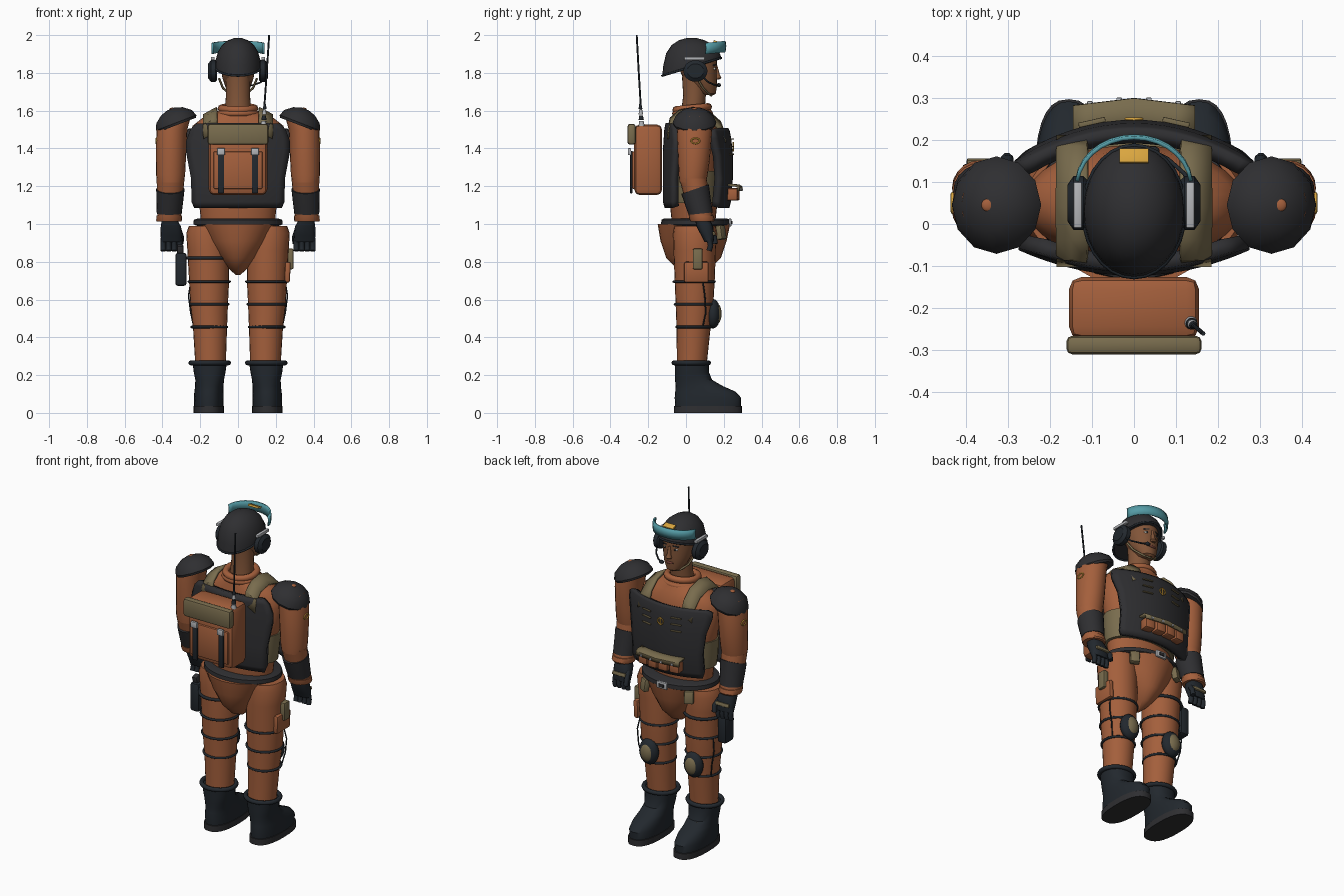
import bpy, bmesh, math
from math import sin, cos, pi, radians
from mathutils import Vector

def mat(name, *c):
    m = bpy.data.materials.new(name)
    m.diffuse_color = (*c, 1)
    return m

ORANGE = mat("rust_cloth", .37, .115, .045)
BLACK = mat("armour_black", .028, .028, .031)
BOOT = mat("boot_black", .016, .021, .027)
OLIVE = mat("olive_web", .19, .15, .075)
SKIN = mat("skin", .22, .09, .04)
TEAL = mat("visor_teal", .09, .33, .38)
GOLD = mat("gold", .7, .38, .05)
STEEL = mat("steel", .45, .46, .48)
WHITE = mat("eye_white", .7, .68, .62)

def finish(name, bm, m):
    bmesh.ops.recalc_face_normals(bm, faces=bm.faces)
    me = bpy.data.meshes.new(name)
    bm.to_mesh(me)
    bm.free()
    me.materials.append(m)
    me.shade_smooth()
    me.set_sharp_from_angle(angle=radians(35))
    ob = bpy.data.objects.new(name, me)
    bpy.context.collection.objects.link(ob)
    return ob

def loft(name, secs, m, n=24, e=2.0):
    """Stack of oval rings: (z, cx, cy, rx, ry, forward tilt)."""
    bm = bmesh.new()
    rings = []
    for z, cx, cy, rx, ry, *t in secs:
        r = []
        for i in range(n):
            c, s = cos(2 * pi * i / n), sin(2 * pi * i / n)
            x = rx * math.copysign(abs(c) ** (2 / e), c)
            y = ry * math.copysign(abs(s) ** (2 / e), s)
            r.append(bm.verts.new((cx + x, cy + y, z + (t[0] * y if t else 0))))
        rings.append(r)
    for a, b in zip(rings, rings[1:]):
        for i in range(n):
            bm.faces.new((a[i], a[(i + 1) % n], b[(i + 1) % n], b[i]))
    bm.faces.new(rings[0][::-1])
    bm.faces.new(rings[-1])
    return finish(name, bm, m)

def box(name, loc, size, m, bevel=.006, rot=(0, 0, 0)):
    bm = bmesh.new()
    bmesh.ops.create_cube(bm, size=1)
    bmesh.ops.scale(bm, vec=size, verts=bm.verts)
    if bevel:
        bmesh.ops.bevel(bm, geom=bm.edges[:], offset=min(bevel, min(size) * .45), segments=2, profile=.5, affect='EDGES')
    ob = finish(name, bm, m)
    ob.location, ob.rotation_euler = loc, rot
    return ob

def ball(name, loc, r, m, rot=(0, 0, 0)):
    bm = bmesh.new()
    bmesh.ops.create_uvsphere(bm, u_segments=18, v_segments=12, radius=1)
    bmesh.ops.scale(bm, vec=r, verts=bm.verts)
    ob = finish(name, bm, m)
    ob.location, ob.rotation_euler = loc, rot
    return ob

def tube(name, pts, r, m, closed=False):
    cu = bpy.data.curves.new(name, 'CURVE')
    cu.dimensions = '3D'
    cu.bevel_depth, cu.bevel_resolution, cu.use_fill_caps = r, 2, True
    sp = cu.splines.new('POLY')
    sp.points.add(len(pts) - 1)
    for p, q in zip(sp.points, pts):
        p.co = (*q, 1)
    sp.use_cyclic_u, sp.use_smooth = closed, True
    cu.materials.append(m)
    ob = bpy.data.objects.new(name, cu)
    bpy.context.collection.objects.link(ob)
    return ob

def ring(name, c, rx, ry, r, m, tilt=0):
    return tube(name, [(c[0] + rx * cos(a), c[1] + ry * sin(a), c[2] + tilt * sin(a))
                       for a in [2 * pi * i / 28 for i in range(28)]], r, m, True)

def sheet(name, rows, thick, m):
    """Grid of points thickened both ways."""
    bm = bmesh.new()
    g = [[bm.verts.new(p) for p in row] for row in rows]
    for a, b in zip(g, g[1:]):
        for i in range(len(a) - 1):
            bm.faces.new((a[i], a[i + 1], b[i + 1], b[i]))
    ob = finish(name, bm, m)
    so = ob.modifiers.new("thickness", 'SOLIDIFY')
    so.thickness, so.offset = thick, 0
    return ob

# Torso, pelvis, collar, belt
loft("torso", [(1.01, 0, .04, .195, .115), (1.1, 0, .04, .205, .125), (1.3, 0, .05, .235, .138),
               (1.45, 0, .05, .262, .138), (1.52, 0, .05, .24, .125), (1.56, 0, .045, .19, .11),
               (1.59, 0, .04, .115, .1), (1.61, 0, .04, .09, .09)], ORANGE, 32)
ring("collar_roll", (0, .033, 1.612), .088, .085, .02, ORANGE, .008)
ring("collar_base", (0, .035, 1.585), .098, .093, .016, ORANGE)
loft("pelvis", [(.73, 0, .04, .012, .02), (.76, 0, .04, .045, .085), (.82, 0, .04, .1, .145),
                (.91, 0, .04, .165, .175), (1.0, 0, .042, .215, .192)], ORANGE, 28)
loft("belt", [(.99, 0, .05, .215, .172), (.998, 0, .05, .236, .182), (1.022, 0, .05, .234, .18),
              (1.03, 0, .05, .21, .165)], BLACK, 32)
box("belt_buckle", (0, .233, 1.008), (.07, .016, .042), STEEL)
box("buckle_centre", (0, .243, 1.008), (.035, .008, .018), BLACK, .002)
loft("cummerbund", [(1.11, 0, .045, .224, .14), (1.19, 0, .045, .234, .145), (1.28, 0, .05, .24, .145)], OLIVE, 32)

# Curved chest and back plates
def plate(name, y0, depth, rows):
    sheet(name, [[(u * hw, y0 + dy - depth * (u * hw / .28) ** 2, z)
                  for u in [k / 8 - 1 for k in range(17)]] for z, hw, dy in rows], .036, BLACK)
plate("chest_plate", .23, .09, [(1.09, .225, -.018), (1.12, .237, -.01), (1.24, .235, 0), (1.36, .25, 0),
                                (1.45, .275, -.008), (1.485, .275, -.015), (1.5, .25, -.022)])
plate("back_plate", -.105, -.065, [(1.09, .225, .01), (1.12, .24, 0), (1.24, .242, 0), (1.38, .268, 0),
                                   (1.44, .268, .004), (1.5, .245, .008), (1.53, .215, .014)])
for s in (-1, 1):
    for k in range(3):
        x = s * .1
        box("chest_webbing_bar", (x, .242, 1.45 - k * .04), (.065, .012, .007), OLIVE, .002, (0, 0, -s * .22))
ring_ob = ring("chest_stud", (0, 0, 0), .019, .019, .0035, GOLD)
ring_ob.location, ring_ob.rotation_euler = (0, .25, 1.41), (pi / 2, 0, 0)
box("chest_stud_pin", (0, .25, 1.41), (.005, .008, .05), GOLD, .001)

# Chest pouches under one long flap
for k in range(4):
    x = (k - 1.5) * .07
    box("chest_pouch", (x, .258 - abs(x) * .12, 1.157), (.064, .06, .065), ORANGE, .01, (0, 0, -x * .9))
    box("pouch_snap", (x, .299 - abs(x) * .12, 1.183), (.014, .012, .014), STEEL, .003)
sheet("pouch_flap", [[(x, f - abs(x) * .12, z) for x in (-.145, -.1, -.05, 0, .05, .1, .145)]
                     for f, z in ((.215, 1.208), (.28, 1.204), (.294, 1.196), (.294, 1.175))], .012, OLIVE)

# Helmet, head and face
loft("helmet", [(1.832, 0, .03, .108, .146, .3), (1.832, 0, .03, .12, .156, .3), (1.846, 0, .03, .12, .154, .29),
                (1.87, 0, .03, .118, .15, .2), (1.915, 0, .03, .105, .135, .08), (1.95, 0, .03, .082, .106, .03),
                (1.973, 0, .03, .052, .068), (1.985, 0, .03, .018, .024)], BLACK, 28)
ring("helmet_rim", (0, .03, 1.832), .12, .156, .006, BOOT, .047)
loft("head", [(1.683, 0, .118, .025, .03), (1.692, 0, .11, .046, .048), (1.725, 0, .095, .066, .068),
              (1.77, 0, .075, .082, .088), (1.82, 0, .063, .09, .1), (1.88, 0, .055, .092, .108)], SKIN, 28)
loft("neck", [(1.58, 0, .035, .07, .062), (1.68, 0, .045, .064, .06), (1.78, 0, .045, .066, .066)], SKIN)
loft("nose", [(1.765, 0, .165, .014, .012), (1.774, 0, .17, .019, .017), (1.79, 0, .164, .011, .015),
              (1.84, 0, .158, .008, .008)], SKIN, 12)
ball("lips", (0, .158, 1.738), (.026, .011, .009), mat("lips", .15, .045, .03))
for s in (-1, 1):
    ball("eye", (s * .034, .147, 1.822), (.015, .01, .008), WHITE)
    ball("pupil", (s * .034, .155, 1.822), (.006, .004, .006), BOOT)
    box("eyebrow", (s * .036, .151, 1.842), (.036, .012, .008), BOOT, .003, (0, s * .12, -s * .3))
    # Ear cups, visor mounts, chin strap
    loft("ear_cup", [(-.02, 0, 0, .05, .056), (-.012, 0, 0, .057, .064), (.012, 0, 0, .057, .064), (.026, 0, 0, .038, .044)],
         BOOT, 20).matrix_world = (Vector((s * .13, .05, 1.81)).to_track_quat('X', 'Y').to_matrix().to_4x4())
    ob = bpy.context.collection.objects[-1]
    ob.location, ob.rotation_euler = (s * .132, .05, 1.81), (0, s * pi / 2, 0)
    box("visor_mount", (s * .134, .045, 1.876), (.02, .11, .018), STEEL, .004)
    tube("chin_strap", [(s * .1, .06, 1.77), (s * .08, .09, 1.72), (s * .045, .12, 1.69), (0, .135, 1.68)], .006, OLIVE)
sheet("visor", [[(.136 * sin(a), .09 + k + .115 * cos(a), z + .012 * cos(a)) for a in [radians(-84 + 12 * i) for i in range(15)]]
                for z, k in ((1.898, 0), (1.93, .004), (1.957, 0))], .009, TEAL)
box("helmet_patch", (0, .162, 1.962), (.07, .035, .012), GOLD, .002, (-.35, 0, 0))
tube("mic_boom", [(.14, .08, 1.785), (.12, .12, 1.75), (.08, .155, 1.735), (.05, .17, 1.735)], .005, BOOT)
ball("mic", (.045, .174, 1.735), (.016, .011, .011), BOOT)

# Backpack with flap, straps and antenna
box("backpack", (0, -.2, 1.34), (.31, .148, .375), ORANGE, .03)
box("pack_flap", (0, -.288, 1.475), (.322, .044, .11), OLIVE, .014)
box("pack_pocket", (0, -.277, 1.285), (.26, .02, .2), ORANGE, .01)
for s in (-1, 1):
    box("pack_strap", (s * .09, -.29, 1.275), (.032, .012, .225), BOOT, .003)
    box("pack_clasp", (s * .09, -.299, 1.383), (.042, .018, .038), STEEL, .005)
for k in range(4):
    loft("antenna_base", [(1.52 + k * .03, .135 + k * .002, -.235 - k * .002, .016 - k * .002, .016 - k * .002),
                          (1.545 + k * .03, .136 + k * .002, -.236 - k * .002, .012 - k * .002, .012 - k * .002)],
         BOOT if k % 2 else STEEL, 12)
tube("antenna", [(.138, -.238, 1.6), (.152, -.25, 1.8), (.165, -.261, 2.0)], .005, BOOT)

# Everything that comes in pairs
for s in (-1, 1):
    path = [(-.095, 1.47), (-.08, 1.54), (-.035, 1.58), (.04, 1.594), (.12, 1.574), (.18, 1.52), (.205, 1.45)]
    sheet("shoulder_strap", [[(s * (.147 + d), y, z - d * .55) for d in (-.036, 0, .036)] for y, z in path], .014, OLIVE)

    # Arms
    def arm(name, secs, m, n=20, e=2.0):
        return loft(name, [(z, s * x, *r) for z, x, *r in secs], m, n, e)
    arm("upper_arm", [(1.22, .357, .036, .07, .07), (1.26, .357, .038, .077, .077), (1.34, .355, .042, .079, .084),
                      (1.5, .35, .045, .082, .094), (1.57, .33, .045, .08, .085)], ORANGE)
    arm("forearm", [(1.02, .365, .085, .062, .06), (1.15, .36, .055, .068, .066), (1.24, .357, .037, .074, .073)], ORANGE)
    arm("gauntlet", [(1.055, .364, .078, .066, .064, .1), (1.12, .361, .062, .071, .069, .2),
                     (1.185, .358, .048, .075, .073, .35)], BLACK)
    arm("cuff", [(1.012, .365, .086, .064, .062), (1.02, .365, .086, .068, .066), (1.045, .364, .08, .068, .066)], ORANGE)
    loft("shoulder_pad", [(-.035, 0, 0, .108, .112), (-.022, 0, 0, .114, .116), (.012, 0, 0, .1, .102),
                          (.042, 0, 0, .062, .064), (.056, 0, 0, .02, .02)], BLACK, 12)
    ob = bpy.context.collection.objects[-1]
    ob.location, ob.rotation_euler = (s * .335, .045, 1.557), (0, s * radians(21), 0)
    ball("pad_stud", (s * .347, .045, 1.608), (.016, .016, .008), ORANGE)
    ob = ring("sleeve_badge", (0, 0, 0), .022, .014, .004, GOLD)
    ob.location, ob.rotation_euler = (s * .432, .05, 1.44), (pi / 2, 0, pi / 2)

    # Gloved hands
    arm("palm", [(1.02, .362, .088, .042, .04), (.985, .355, .1, .054, .044), (.94, .353, .115, .057, .035),
                 (.905, .353, .122, .054, .024)], BOOT, 16, 2.6)
    for k in range(4):
        x = s * (.309 + k * .029)
        tube("finger", [(x, .122, .925), (x, .13, .885), (x, .122, .858)], .0145, BOOT)
    tube("thumb", [(s * .312, .12, .965), (s * .3, .15, .93), (s * .302, .155, .895)], .015, BOOT)
    box("knuckle_strap", (s * .353, .148, .95), (.09, .014, .022), OLIVE, .005, (.25, 0, 0))

    # Legs with bands and knee pads
    arm("leg", [(.24, .145, .03, .08, .078), (.45, .148, .04, .09, .09), (.58, .153, .045, .1, .1),
                (.7, .153, .046, .106, .106), (.86, .158, .046, .11, .112), (.95, .165, .048, .109, .116),
                (.99, .162, .048, .098, .11)], ORANGE, 24)
    for z, r in ((.455, .093), (.575, .101), (.695, .108)):
        ring("leg_band", (s * .152, .043, z), r, r, .007, BOOT)
    ball("knee_pad_rim", (s * .152, .143, .525), (.062, .04, .078), BOOT)
    ball("knee_pad", (s * .152, .155, .525), (.046, .034, .06), OLIVE)
    tube("knee_cable", [(s * .25, .09, .69), (s * .262, .1, .62), (s * .25, .105, .53), (s * .235, .09, .46)], .004, BOOT)
    box("belt_pouch", (s * .15, .185, .955), (.055, .035, .075), OLIVE, .008, (.15, 0, -s * .5))

    # Boots
    arm("sole", [(0, .155, .117, .08, .18), (.037, .155, .117, .08, .18)], BLACK, 28, 2.5)
    arm("boot", [(.035, .155, .117, .077, .174), (.08, .155, .116, .079, .176), (.112, .154, .103, .077, .16),
                 (.142, .152, .07, .075, .125), (.175, .15, .04, .076, .098), (.215, .15, .032, .084, .09),
                 (.26, .15, .03, .09, .09)], BOOT, 28, 2.3)
    ring("boot_cuff", (s * .15, .028, .265), .1, .092, .013, BOOT)
    for k in range(4):
        box("boot_lace", (s * .152, .222 - k * .03, .116 + k * .018), (.05, .006, .006), OLIVE, .002, (0, 0, .3 - .6 * (k % 2)))

# Thigh holster on one leg, cargo pocket on the other
ring("holster_band", (-.158, .046, .82), .113, .114, .009, BOOT)
box("holster", (-.302, .045, .76), (.06, .085, .175), BOOT, .014)
box("pistol_grip", (-.306, .035, .855), (.034, .04, .07), BLACK, .008, (.3, 0, 0))
box("cargo_pocket", (.262, .055, .745), (.03, .13, .11), ORANGE, .01, (0, .05, 0))
box("radio_pouch", (.277, .062, .815), (.034, .052, .11), OLIVE, .008)
